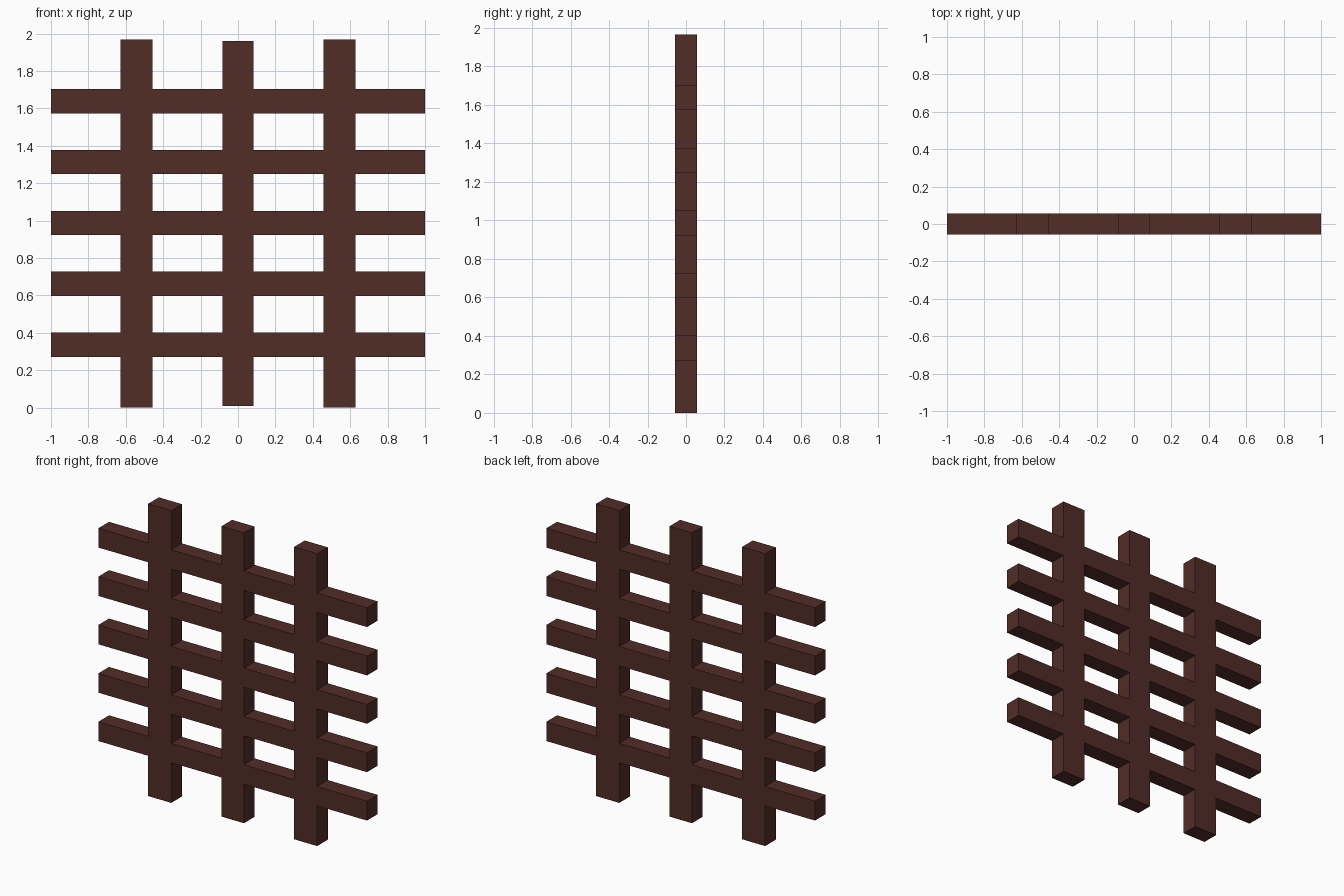
import bpy

if "Cube" in bpy.data.objects:
    bpy.data.objects.remove(bpy.data.objects["Cube"])

DEPTH = 0.113

wood = bpy.data.materials.new("dark_wood")
wood.diffuse_color = (0.085, 0.026, 0.02, 1)
wood.use_nodes = True
wood.node_tree.nodes["Principled BSDF"].inputs["Base Color"].default_value = wood.diffuse_color


def beam(name, x0, x1, z0, z1):
    """Square-edged beam spanning the given x and z ranges."""
    bpy.ops.mesh.primitive_cube_add(size=1, location=((x0 + x1) / 2, 0, (z0 + z1) / 2))
    ob = bpy.context.object
    ob.name = name
    ob.scale = (x1 - x0, DEPTH, z1 - z0)
    bpy.ops.object.transform_apply(location=False, rotation=False, scale=True)
    ob.data.materials.append(wood)


# Upright posts: the middle one is slightly shorter and narrower
beam("left_post", -0.629, -0.457, 0.0, 1.967)
beam("middle_post", -0.084, 0.084, 0.008, 1.961)
beam("right_post", 0.457, 0.629, 0.0, 1.967)

# Five evenly spaced horizontal rails
for i in range(5):
    z = 0.336 + i * 0.3255
    beam(f"rail_{i + 1}", -1, 1, z - 0.065, z + 0.065)
